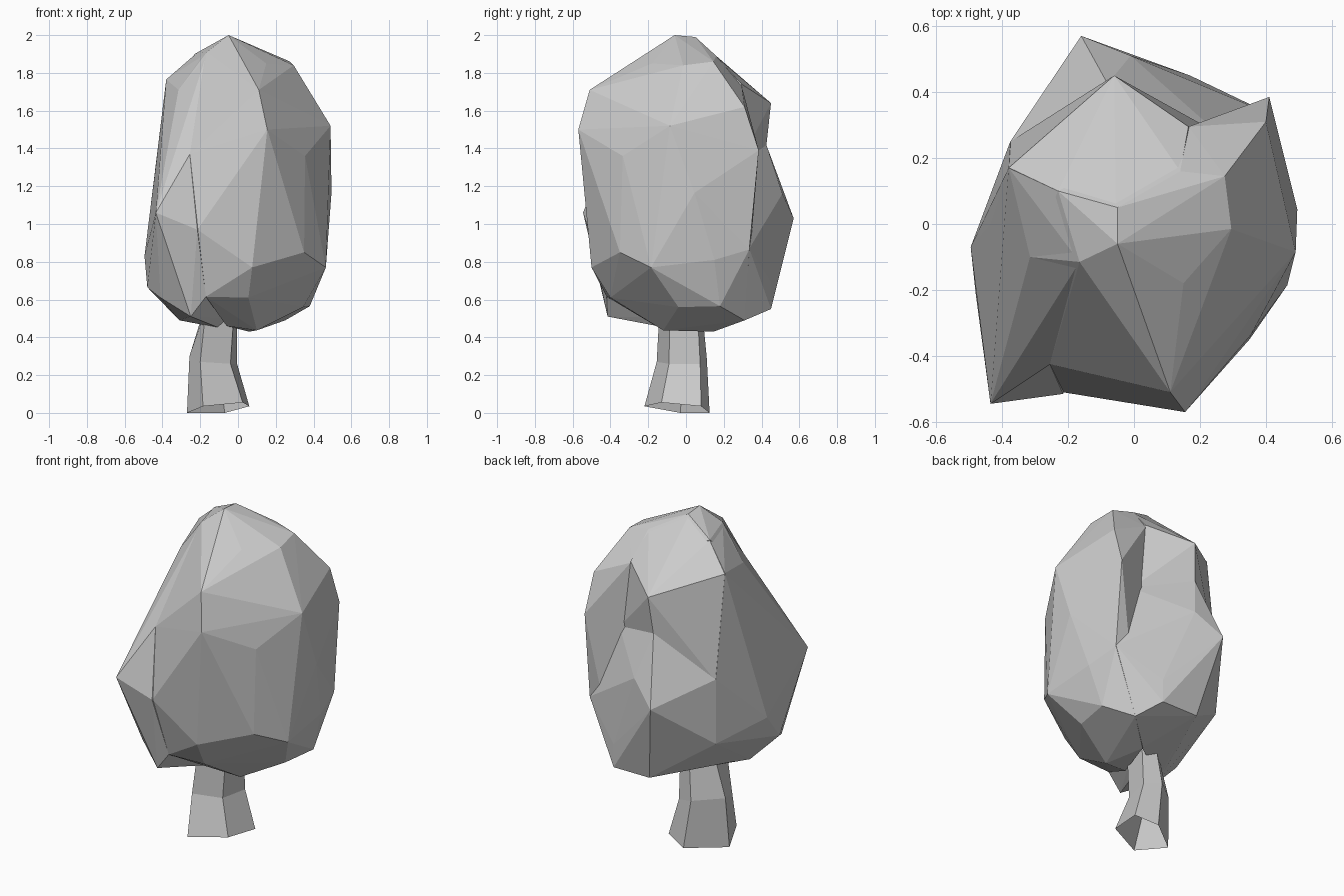
import bpy, bmesh


def new_object(name, bm):
    bmesh.ops.recalc_face_normals(bm, faces=bm.faces)
    mesh = bpy.data.meshes.new(name)
    bm.to_mesh(mesh)
    bm.free()
    obj = bpy.data.objects.new(name, mesh)
    bpy.context.collection.objects.link(obj)
    return obj


def hull(name, points):
    """Faceted convex lump around a few corner points."""
    bm = bmesh.new()
    for p in points:
        bm.verts.new(p)
    res = bmesh.ops.convex_hull(bm, input=bm.verts)
    spare = {g for g in res["geom_interior"] + res["geom_unused"]
             if isinstance(g, bmesh.types.BMVert)}
    bmesh.ops.delete(bm, geom=list(spare), context='VERTS')
    return new_object(name, bm)


# Crown: main lump (top, front and right)
crown = hull("crown", [
    (-.05, .05, 1.99), (-.05, -.06, 2.0), (-.165, -.115, 1.91), (-.23, .10, 1.9),
    (.15, -.18, 1.85), (.295, -.015, 1.84), (.275, .145, 1.86), (.14, .16, 1.89),
    (.165, .295, 1.73), (.255, .275, 1.32),
    (-.315, -.1, 1.71), (-.11, -.3, 1.715), (.11, -.51, 1.71), (.155, -.57, 1.5),
    (.4, .31, 1.62), (.425, -.115, 1.54), (.49, -.085, 1.52), (.355, -.335, 1.36),
    (.41, .385, 1.39), (.495, .045, 1.165), (-.255, -.425, 1.37), (-.215, -.51, .97),
    (.35, -.35, .85), (.465, -.185, .77), (.075, -.5, .77), (.45, .15, .81),
    (.41, .335, .865), (-.17, -.42, .615), (.055, -.4, .61), (.345, -.04, .56),
    (.38, .18, .565), (.25, .31, .49), (.1, -.12, .437), (.06, .145, .43),
    (-.06, -.145, .46)])

# Crown: bulge on the left and front-left
left_lump = hull("left_lump", [
    (-.435, -.545, 1.06), (-.255, -.425, 1.37), (-.315, -.1, 1.71), (-.38, .17, 1.765),
    (-.23, .1, 1.895), (-.165, -.115, 1.905),
    (-.435, 0, 1.3), (-.495, -.07, .83), (-.48, -.21, .665), (-.415, -.365, .73),
    (-.41, -.33, .61), (-.215, -.515, .97), (-.3, -.46, .705), (-.25, -.415, .51),
    (-.17, -.42, .615), (-.31, -.17, .49), (-.1, -.1, .45), (-.375, .25, 1.15),
    (-.375, .25, .76), (-.1, .3, .53), (.02, .02, 1.5), (.02, .02, .5)])

# Crown: low bulge at the back
back_lump = hull("back_lump", [
    (-.16, .57, 1.03), (-.01, .51, 1.16), (.2, .4, .87), (.17, .45, .69),
    (.17, .45, .55), (-.07, .45, .55), (-.375, .25, 1.15), (-.375, .25, .76),
    (-.08, .425, 1.42), (.255, .275, 1.32), (.41, .335, .87), (.06, .14, .435),
    (.25, .31, .49), (-.31, -.15, .5), (-.43, 0, 1.28), (.1, .05, 1.2)])

# Crown: high bulge at the back
top_lump = hull("top_lump", [
    (-.06, .45, 1.64), (.165, .295, 1.74), (.14, .16, 1.885), (-.055, .05, 1.985),
    (-.23, .10, 1.895), (-.38, .17, 1.76), (-.08, .425, 1.41),
    (.255, .275, 1.31), (-.435, 0, 1.29), (-.375, .25, 1.14), (.1, .05, 1.1)])

# Merge the lumps into one crown
lumps = (left_lump, back_lump, top_lump)
for lump in lumps:
    mod = crown.modifiers.new("merge", 'BOOLEAN')
    mod.operation = 'UNION'
    mod.solver = 'EXACT'
    mod.object = lump
bpy.context.view_layer.update()
merged = bpy.data.meshes.new_from_object(
    crown.evaluated_get(bpy.context.evaluated_depsgraph_get()))
crown.modifiers.clear()
crown.data = merged
for lump in lumps:
    bpy.data.objects.remove(lump)

# Trunk: bent five-sided tube, open underneath, widening at the foot
sections = [
    [(-.185, -.22, .035), (.025, -.13, .055), (.06, .08, .035),
     (-.07, .125, 0), (-.27, -.03, 0)],
    [(-.2, -.155, .27), (-.04, -.09, .26), (-.005, .075, .26),
     (-.11, .11, .29), (-.257, -.01, .3)],
    [(-.17, -.14, .55), (-.02, -.085, .55), (-.005, .06, .55),
     (-.08, .085, .55), (-.18, -.01, .55)]]
bm = bmesh.new()
rings = [[bm.verts.new(p) for p in s] for s in sections]
for low, high in zip(rings, rings[1:]):
    for i in range(5):
        j = (i + 1) % 5
        bm.faces.new((low[i], low[j], high[j], high[i]))
new_object("trunk", bm)
